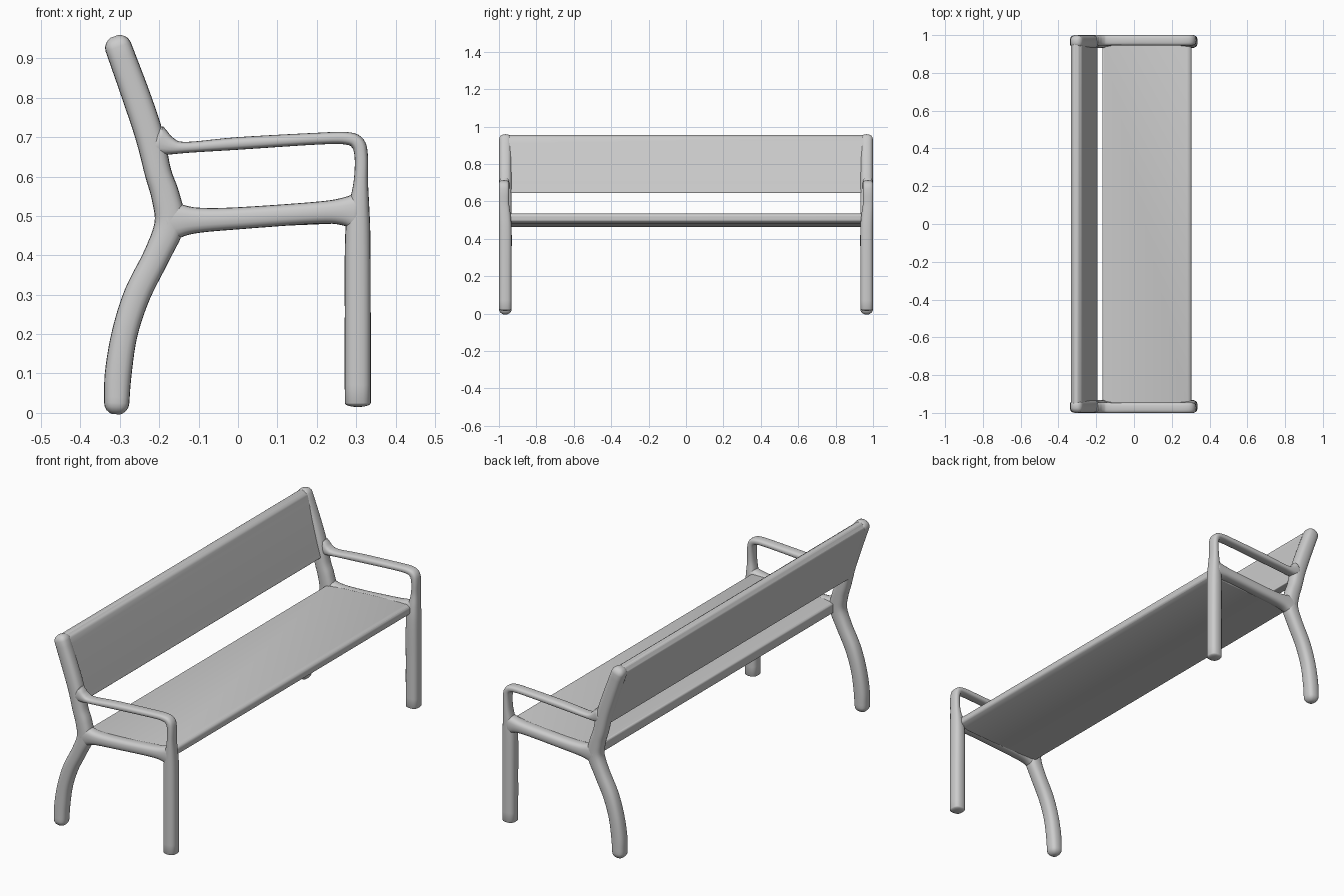
import bpy, bmesh, math
from mathutils import Vector

if "Cube" in bpy.data.objects:
    bpy.data.objects.remove(bpy.data.objects["Cube"])


def finish(name, bm, mirror=False, bevel=0):
    bmesh.ops.recalc_face_normals(bm, faces=bm.faces)
    me = bpy.data.meshes.new(name)
    bm.to_mesh(me)
    bm.free()
    ob = bpy.data.objects.new(name, me)
    bpy.context.collection.objects.link(ob)
    bpy.ops.object.select_all(action='DESELECT')
    ob.select_set(True)
    bpy.context.view_layer.objects.active = ob
    bpy.ops.object.shade_smooth_by_angle(angle=math.radians(40))
    if bevel:
        b = ob.modifiers.new("Bevel", 'BEVEL')
        b.width, b.segments = bevel, 3
    if mirror:
        m = ob.modifiers.new("Mirror", 'MIRROR')
        m.use_axis = (False, True, False)
    return ob


def spline(keys, steps=5):
    # Catmull-Rom through the (x, z, half width, half depth) keys
    k = [Vector(p) for p in keys]
    k = [2 * k[0] - k[1]] + k + [2 * k[-1] - k[-2]]
    out = []
    for i in range(1, len(k) - 2):
        a, b, c, d = k[i - 1:i + 3]
        for s in range(steps):
            t = s / steps
            out.append(0.5 * (2 * b + (c - a) * t + (2 * a - 5 * b + 4 * c - d) * t * t
                              + (3 * b - a - 3 * c + d) * t ** 3))
    return out + [k[-2]]


def limb(name, keys, cap=0.025, sides=20, outer=1.0):
    # Rounded-rectangle sweep in the xz plane, outer face at y = outer, domed ends
    pts = spline(keys)
    rings = []
    last = len(pts) - 1
    for i, p in enumerate(pts):
        q = pts[min(i + 1, last)] - pts[max(i - 1, 0)]
        t = Vector((q[0], q[1])).normalized()
        dome = [(cap * math.sin(a), math.cos(a)) for a in (0.35, 0.7, 1.0, 1.25)]
        if i == 0:
            rings += [(p, t, -o, s) for o, s in reversed(dome)]
        rings.append((p, t, 0, 1))
        if i == last:
            rings += [(p, t, o, s) for o, s in dome]
    bm = bmesh.new()
    loops = []
    for p, t, off, s in rings:
        loop = []
        for j in range(sides):
            a = 2 * math.pi * j / sides
            c, n = math.cos(a), math.sin(a)
            u = math.copysign(abs(c) ** 0.75, c) * p[2] * s
            v = math.copysign(abs(n) ** 0.75, n) * p[3] * s
            loop.append(bm.verts.new((p[0] + t.x * off - t.y * u, outer - p[3] + v,
                                      p[1] + t.y * off + t.x * u)))
        loops.append(loop)
    for A, B in zip(loops, loops[1:]):
        for j in range(sides):
            bm.faces.new((A[j], A[(j + 1) % sides], B[(j + 1) % sides], B[j]))
    bm.faces.new(loops[0])
    bm.faces.new(loops[-1])
    return finish(name, bm, mirror=True)


def slab(name, profile, half, bevel):
    # xz profile stretched along the bench
    bm = bmesh.new()
    f = bm.faces.new([bm.verts.new((x, -half, z)) for x, z in profile])
    r = bmesh.ops.extrude_face_region(bm, geom=[f])
    bmesh.ops.translate(bm, vec=(0, 2 * half, 0),
                        verts=[v for v in r['geom'] if isinstance(v, bmesh.types.BMVert)])
    return finish(name, bm, bevel=bevel)


# Curved rear legs running up into the backrest posts
limb("rear_leg_and_back_post", [
    (-.308, .025, .032, .034), (-.304, .1, .034, .034), (-.288, .2, .033, .034),
    (-.256, .3, .034, .034), (-.206, .4, .034, .034), (-.174, .48, .038, .034),
    (-.184, .55, .036, .034), (-.203, .61, .034, .034), (-.224, .7, .036, .034),
    (-.257, .8, .036, .034), (-.304, .929, .034, .034)], cap=0.03)

# Front legs bending over into the armrests
limb("front_leg_and_armrest", [
    (.304, .025, .033, .034), (.304, .25, .033, .034), (.304, .45, .032, .034),
    (.308, .53, .025, .031), (.312, .59, .018, .027), (.313, .65, .017, .027),
    (.304, .684, .018, .027), (.275, .697, .016, .027), (.2, .696, .015, .027),
    (0, .684, .016, .027), (-.13, .674, .014, .027), (-.17, .677, .022, .028),
    (-.205, .69, .04, .028)], cap=0.01)

# Side rails carrying the seat
limb("seat_rail", [
    (-.18, .485, .055, .032), (-.145, .488, .042, .032), (-.1, .489, .032, .032),
    (0, .494, .028, .032), (.2, .508, .028, .032), (.265, .511, .035, .032),
    (.3, .51, .05, .032)], cap=0.01)

# Seat and backrest panels
slab("seat", [(-.168, .463), (.28, .482), (.304, .495), (.304, .527),
              (.288, .537), (-.168, .513)], .955, .008)
slab("backrest", [(-.242, .648), (-.192, .644), (-.208, .7), (-.265, .91), (-.276, .942),
                  (-.297, .956), (-.32, .952), (-.335, .93)], .975, .006)
